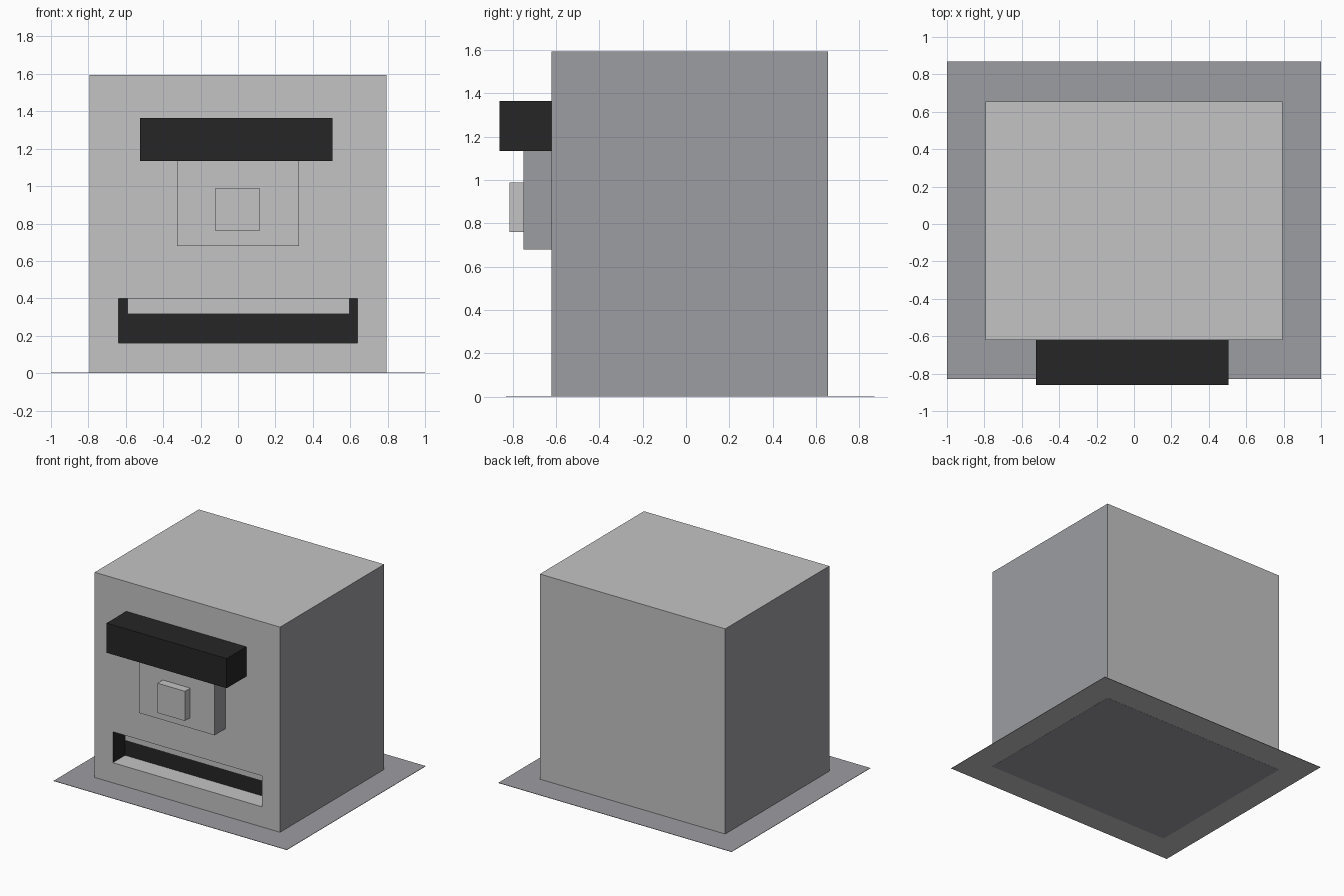
import bpy
import bmesh
from mathutils import Vector

cube = bpy.data.objects.get("Cube")
if cube:
    bpy.data.objects.remove(cube, do_unlink=True)


def material(name, rgb):
    m = bpy.data.materials.new(name)
    m.use_nodes = True
    m.diffuse_color = (*rgb, 1)
    m.node_tree.nodes["Principled BSDF"].inputs["Base Color"].default_value = (*rgb, 1)
    return m


LIGHT, DARK, BLACK = 0, 1, 2
MATERIALS = [material("light grey", (0.55, 0.55, 0.55)),
             material("cool grey", (0.335, 0.34, 0.36)),
             material("near black", (0.0195, 0.0195, 0.0195))]


def box_mesh(x, y, z):
    """Box spanning the given (low, high) ranges."""
    bm = bmesh.new()
    bmesh.ops.create_cube(bm, size=1)
    for v in bm.verts:
        v.co = Vector([r[0] if c < 0 else r[1] for c, r in zip(v.co, (x, y, z))])
    bm.normal_update()
    return bm


def finish(name, bm, rule):
    """Colour every face by the rule and add the object to the scene."""
    bm.normal_update()
    for f in bm.faces:
        f.material_index = rule(f)
    mesh = bpy.data.meshes.new(name)
    bm.to_mesh(mesh)
    bm.free()
    for m in MATERIALS:
        mesh.materials.append(m)
    obj = bpy.data.objects.new(name, mesh)
    bpy.context.collection.objects.link(obj)
    return obj


def side_rule(f):
    """Sides and undersides are the darker grey."""
    return DARK if abs(f.normal.x) > 0.5 or f.normal.z < -0.5 else LIGHT


FRONT = -0.62
SLOT_X, SLOT_Z, SLOT_BACK = (-0.64, 0.64), (0.16, 0.40), -0.47

# Main body, with a recessed slot low in the front
bm = box_mesh((-0.795, 0.795), (FRONT, 0.655), (0, 1.595))
front = min(bm.faces, key=lambda f: f.normal.y)
bmesh.ops.inset_region(bm, faces=[front], thickness=0.1)
for v in front.verts:
    v.co = (SLOT_X[v.co.x > 0], FRONT, SLOT_Z[v.co.z > 0.8])
walls = bmesh.ops.extrude_face_region(bm, geom=[front])["geom"]
for v in walls:
    if isinstance(v, bmesh.types.BMVert):
        v.co.y = SLOT_BACK
if front.is_valid:
    bmesh.ops.delete(bm, geom=[front], context='FACES_ONLY')
bmesh.ops.recalc_face_normals(bm, faces=bm.faces[:])


def body_rule(f):
    c = f.calc_center_median()
    in_slot = FRONT + 0.01 < c.y < SLOT_BACK + 0.01 and abs(c.x) < 0.7
    if in_slot:
        return LIGHT if f.normal.z > 0.5 else BLACK  # pale slot floor
    return side_rule(f)


finish("body", bm, body_rule)

# Remaining boxes: name, x, y and z ranges, colour rule
parts = [
    ("slot_bar", (-0.59, 0.595), (-0.54, SLOT_BACK), (0.315, 0.40), side_rule),
    ("top_hood", (-0.525, 0.505), (-0.86, FRONT), (1.135, 1.365), lambda f: BLACK),
    ("front_panel", (-0.325, 0.325), (-0.75, FRONT), (0.68, 1.135), side_rule),
    ("panel_button", (-0.12, 0.115), (-0.815, -0.75), (0.76, 0.99), lambda f: LIGHT),
    # Base sheet, cool grey above and light below
    ("base_sheet", (-1, 1), (-0.83, 0.87), (0.001, 0.004),
     lambda f: LIGHT if f.normal.z < -0.5 else DARK),
]
for name, x, y, z, rule in parts:
    finish(name, box_mesh(x, y, z), rule)
